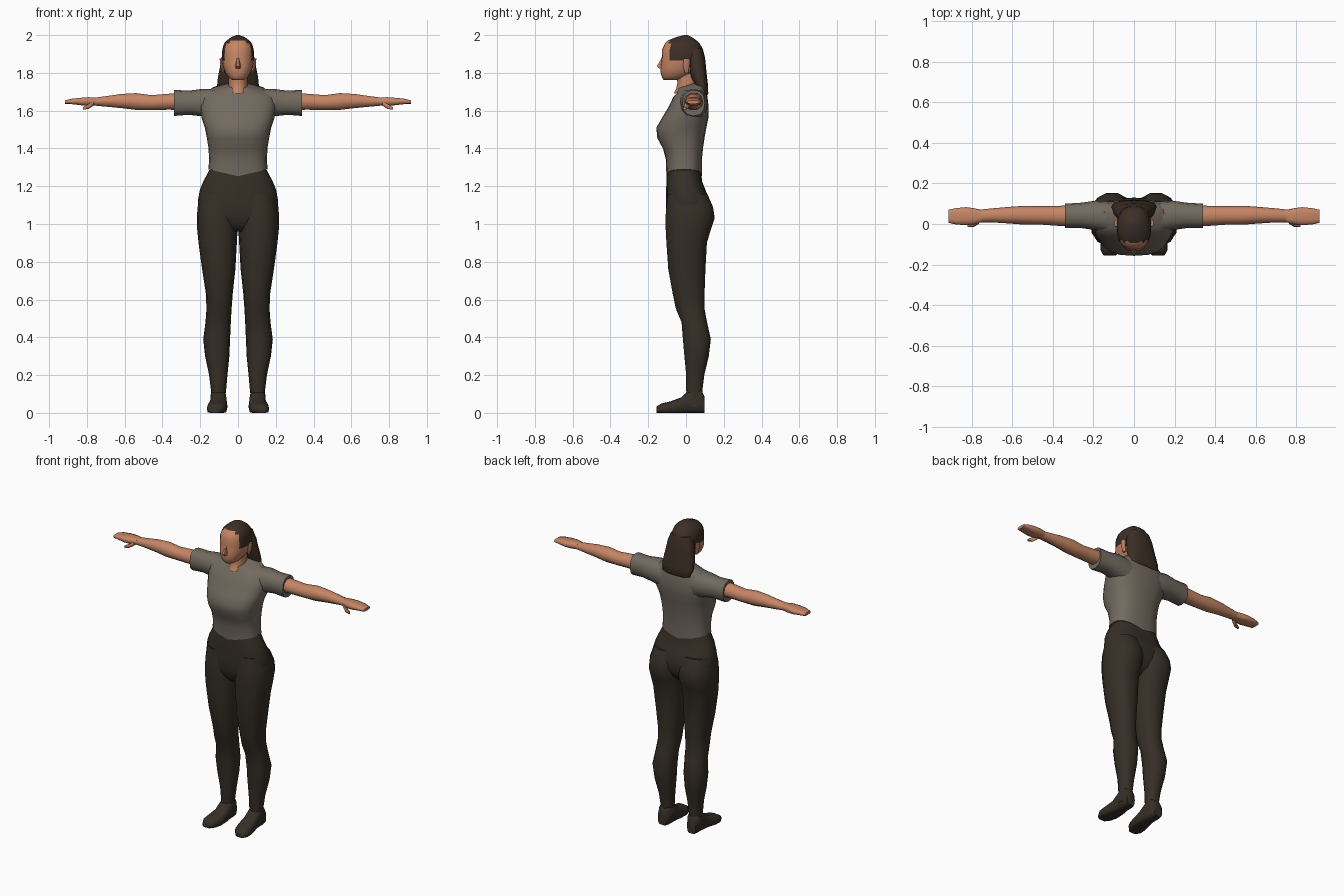
import bpy, bmesh, math


def material(name, rgb):
    m = bpy.data.materials.new(name)
    m.diffuse_color = (*rgb, 1)
    return m


SKIN = material("skin", (0.56, 0.235, 0.13))
SHIRT = material("shirt_grey", (0.17, 0.145, 0.115))
PANTS = material("trouser_brown", (0.036, 0.028, 0.019))
HAIR = material("hair_brown", (0.046, 0.028, 0.019))


def finish(ob, angle=60):
    bpy.ops.object.select_all(action='DESELECT')
    ob.select_set(True)
    bpy.context.view_layer.objects.active = ob
    bpy.ops.object.shade_smooth_by_angle(angle=math.radians(angle))


def loft(name, rings, axis, mats, sides=16, power=2.4, mirror=False, rule=None, shape=None):
    """Skin rings of (position, a_min, a_max, b_min, b_max) along an axis."""
    bm = bmesh.new()
    loops = []
    for i, (t, a0, a1, b0, b1) in enumerate(rings):
        loop = []
        for k in range(sides):
            ang = 2 * math.pi * k / sides
            c, s = math.cos(ang), math.sin(ang)
            a = (a0 + a1) / 2 + (a1 - a0) / 2 * math.copysign(abs(c) ** (2 / power), c)
            b = (b0 + b1) / 2 + (b1 - b0) / 2 * math.copysign(abs(s) ** (2 / power), s)
            co = {'x': (t, a, b), 'y': (a, t, b), 'z': (a, b, t)}[axis]
            if shape:
                co = shape(i, *co)
            loop.append(bm.verts.new(co))
        loops.append(loop)
    for lo, hi in zip(loops, loops[1:]):
        for k in range(sides):
            j = (k + 1) % sides
            bm.faces.new((lo[k], lo[j], hi[j], hi[k]))
    bm.faces.new(loops[0])
    bm.faces.new(loops[-1])
    bmesh.ops.recalc_face_normals(bm, faces=bm.faces)
    if rule:
        for f in bm.faces:
            f.material_index = rule(f.calc_center_median())
    me = bpy.data.meshes.new(name)
    bm.to_mesh(me)
    bm.free()
    for m in mats:
        me.materials.append(m)
    ob = bpy.data.objects.new(name, me)
    bpy.context.collection.objects.link(ob)
    if mirror:
        ob.modifiers.new("mirror", 'MIRROR').use_mirror_merge = False
    finish(ob)
    return ob


def sym(rows):
    return [(z, -w, w, y0, y1) for z, w, y0, y1 in rows]


# shirt body: hem dips in the middle, neckline is lower at the front
def shirt_shape(i, x, y, z):
    if i == 0:
        z -= 0.035 * max(0, 1 - abs(x) / 0.15)
    if i >= 8:
        z += 0.3 * (y - 0.02)
    return x, y, z


loft("shirt_body", sym([
    (1.288, .157, -.104, .084), (1.34, .153, -.106, .084), (1.40, .156, -.122, .09),
    (1.455, .165, -.152, .098), (1.51, .176, -.157, .108), (1.56, .192, -.128, .118),
    (1.62, .203, -.092, .12), (1.675, .195, -.066, .113), (1.712, .14, -.05, .10),
    (1.728, .085, -.045, .078), (1.738, .055, -.042, .06)]),
    'z', [SHIRT], sides=20, power=2.6, shape=shirt_shape)

# sleeves
loft("sleeve", [
    (.10, -.05, .11, 1.54, 1.715), (.19, -.03, .115, 1.57, 1.715),
    (.26, -.02, .105, 1.578, 1.706), (.34, -.02, .10, 1.572, 1.71)],
    'x', [SHIRT], sides=12, mirror=True)

# bare arms and flat hands
loft("arm", [
    (.30, -.012, .092, 1.60, 1.695), (.36, -.01, .09, 1.603, 1.692),
    (.46, -.003, .088, 1.602, 1.684), (.54, -.003, .09, 1.602, 1.695),
    (.62, .003, .084, 1.612, 1.69), (.70, .008, .077, 1.62, 1.678),
    (.77, .008, .07, 1.627, 1.668)],
    'x', [SKIN], sides=10, mirror=True, power=2.1)
loft("hand", [
    (.75, .01, .07, 1.628, 1.67), (.79, -.002, .078, 1.626, 1.672),
    (.83, -.006, .083, 1.628, 1.669), (.88, -.002, .078, 1.634, 1.664),
    (.915, .006, .07, 1.636, 1.655)],
    'x', [SKIN], sides=10, mirror=True, power=3)
loft("thumb", [
    (.765, .0, .035, 1.625, 1.652), (.79, -.014, .012, 1.608, 1.638),
    (.82, -.016, .0, 1.604, 1.62)],
    'x', [SKIN], sides=6, mirror=True)

# hips
loft("hips", sym([
    (.96, .08, -.06, .05), (1.0, .16, -.092, .10), (1.05, .207, -.106, .13),
    (1.12, .213, -.106, .128), (1.18, .202, -.105, .103), (1.225, .184, -.104, .085),
    (1.285, .152, -.10, .08)]), 'z', [PANTS], sides=20, power=2.5)

# legs
loft("leg", [
    (.03, .075, .148, .01, .085), (.12, .063, .143, .0, .088), (.2, .056, .153, .0, .098),
    (.3, .046, .174, -.01, .122), (.39, .042, .184, -.018, .133),
    (.48, .038, .172, -.025, .113), (.55, .034, .167, -.055, .10),
    (.63, .028, .17, -.072, .10), (.76, .014, .19, -.096, .105),
    (.90, .006, .209, -.106, .113), (.97, .002, .216, -.11, .134),
    (1.03, .0, .218, -.112, .155), (1.09, .0, .214, -.107, .146),
    (1.16, .01, .195, -.10, .115)],
    'z', [PANTS], sides=14, mirror=True, power=2.3)


# shoes with flat soles, toes turned slightly outwards
def shoe_shape(i, x, y, z):
    return x, y, max(z, 0)


loft("shoe", [
    (.097, .075, .138, -.005, .09), (.075, .062, .146, -.01, .13),
    (.02, .06, .147, -.01, .125), (-.025, .056, .152, -.01, .082),
    (-.085, .057, .164, -.01, .06), (-.13, .068, .165, -.008, .05),
    (-.156, .09, .15, -.004, .034)],
    'y', [PANTS], sides=12, mirror=True, power=2.8, shape=shoe_shape)

# neck and bare skin at the collar
loft("neck", sym([(1.69, .04, -.066, .05), (1.715, .05, -.052, .06),
                  (1.75, .05, -.045, .06), (1.81, .05, -.06, .06)]),
     'z', [SKIN], sides=12, power=2)


# head: skin on the face, hair over the crown, temples and back
def hairline(c):
    if c.z > 1.965 or c.y > 0.02:
        return 1
    return 1 if c.z > 1.865 and (c.y > -.085 or abs(c.x) > .066) else 0


loft("head", sym([
    (1.763, .032, -.118, -.035), (1.775, .05, -.127, .0), (1.80, .067, -.134, .05),
    (1.835, .08, -.135, .08), (1.865, .084, -.13, .093), (1.89, .085, -.128, .098),
    (1.925, .083, -.127, .09), (1.955, .074, -.112, .073), (1.972, .06, -.095, .055),
    (1.99, .035, -.05, .03), (2.0, .008, -.01, .01)]),
    'z', [SKIN, HAIR], sides=20, power=2.3, rule=hairline)
loft("nose", sym([(1.823, .014, -.145, -.11), (1.836, .015, -.157, -.11),
                  (1.88, .007, -.13, -.11)]), 'z', [SKIN], sides=6, power=2)
loft("ear", [(1.80, .072, .084, -.008, .012), (1.84, .076, .095, -.016, .02),
             (1.875, .078, .097, -.012, .02)], 'z', [SKIN], sides=8, mirror=True)

# long hair falling behind the neck
loft("back_hair", sym([
    (1.68, .085, .075, .112), (1.69, .104, .065, .118), (1.73, .111, .05, .117),
    (1.78, .106, .025, .111), (1.83, .096, .012, .106), (1.88, .087, .0, .101),
    (1.93, .07, .0, .087)]), 'z', [HAIR], sides=16, power=2.5)
